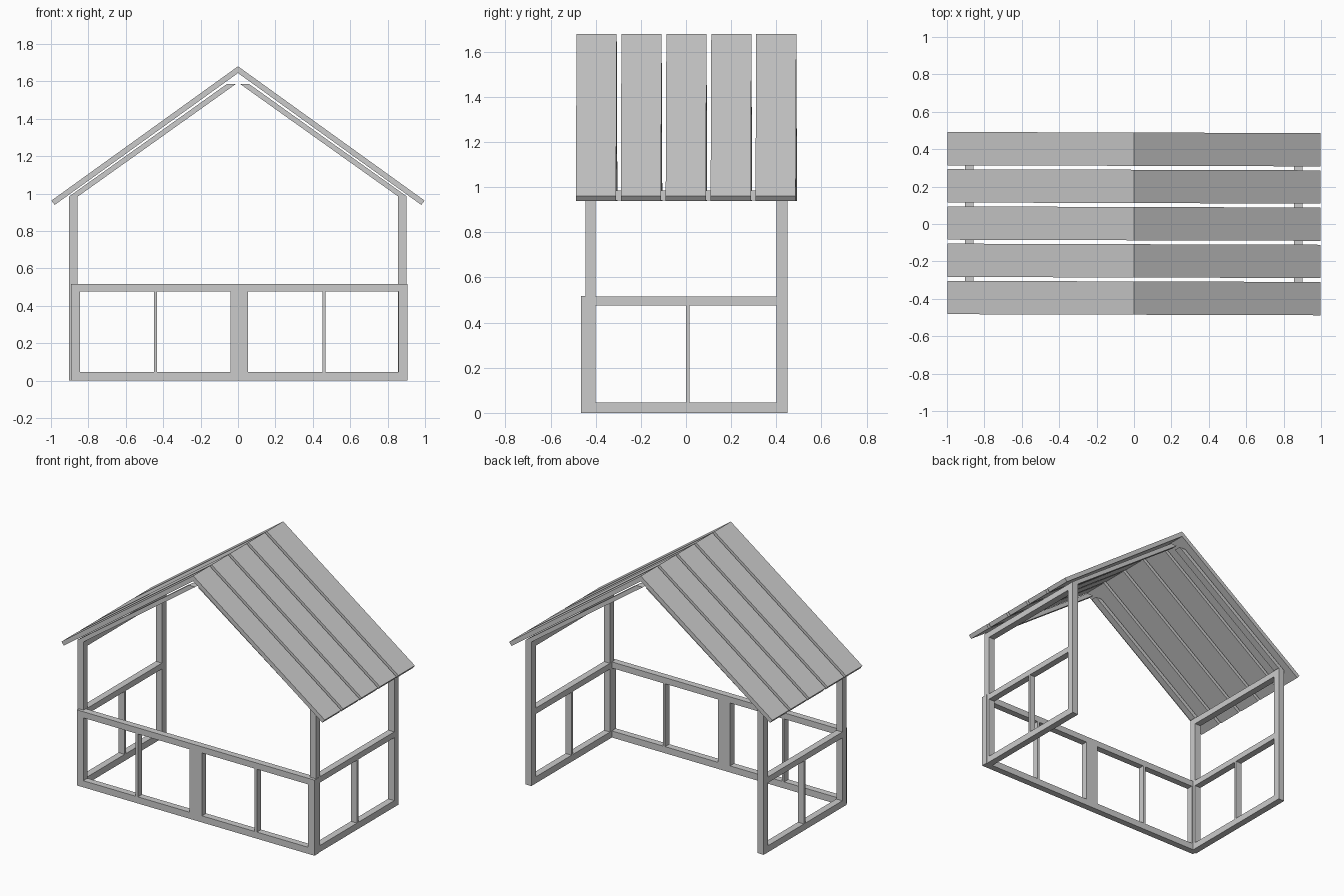
import bpy, bmesh

if "Cube" in bpy.data.objects:
    bpy.data.objects.remove(bpy.data.objects["Cube"])


def prism(name, profile, y0, y1):
    """Extrude an x/z profile along y."""
    bm = bmesh.new()
    face = bm.faces.new([bm.verts.new((x, y0, z)) for x, z in profile])
    ext = bmesh.ops.extrude_face_region(bm, geom=[face])
    verts = [v for v in ext["geom"] if isinstance(v, bmesh.types.BMVert)]
    bmesh.ops.translate(bm, verts=verts, vec=(0, y1 - y0, 0))
    bmesh.ops.recalc_face_normals(bm, faces=bm.faces)
    mesh = bpy.data.meshes.new(name)
    bm.to_mesh(mesh)
    bm.free()
    ob = bpy.data.objects.new(name, mesh)
    bpy.context.collection.objects.link(ob)
    return ob


def box(name, x, y, z):
    return prism(name, [(x[0], z[0]), (x[1], z[0]), (x[1], z[1]), (x[0], z[1])], *y)


# Front panel: rails, end stiles, wide centre stile and thin mullions
FY = (-0.465, -0.42)
box("front_bottom_rail", (-0.893, 0.905), FY, (0, 0.045))
box("front_top_rail", (-0.893, 0.905), FY, (0.475, 0.517))
for name, x in (("left_stile", (-0.893, -0.845)), ("centre_stile", (-0.04, 0.053)),
                ("right_stile", (0.857, 0.905)), ("left_mullion", (-0.449, -0.432)),
                ("right_mullion", (0.452, 0.469))):
    box("front_" + name, x, FY, (0.045, 0.475))

# Side frames: two posts, three rails and a mullion on each side
for side, x in (("left", (-0.903, -0.857)), ("right", (0.855, 0.901))):
    box(side + "_front_post", x, (-0.445, -0.4), (0, 0.985))
    box(side + "_back_post", x, (0.402, 0.45), (0, 0.985))
    for part, z in (("bottom", (0, 0.045)), ("middle", (0.475, 0.515)), ("top", (0.942, 0.985))):
        box(f"{side}_{part}_rail", x, (-0.4, 0.402), z)
    box(side + "_mullion", x, (-0.001, 0.015), (0.045, 0.475))

# Gable rafters and roof boards, mirrored over the ridge
for side, s in (("left", -1), ("right", 1)):
    rafter = [(s * 0.902, 0.985), (s * 0.855, 0.985), (s * 0.012, 1.585), (s * 0.06, 1.585)]
    prism(side + "_front_rafter", rafter, -0.445, -0.4)
    prism(side + "_back_rafter", rafter, 0.402, 0.45)
    board = [(0, 1.68), (s * 0.998, 0.962), (s * 0.98, 0.939), (0, 1.644)]
    for i in range(5):
        y = -0.396 + 0.199 * i
        ob = prism(f"{side}_roof_board_{i + 1}", board, y - 0.089, y + 0.089)
        # Boards sit very slightly out of square
        for v in ob.data.vertices:
            v.co.y -= 0.003 * v.co.x
